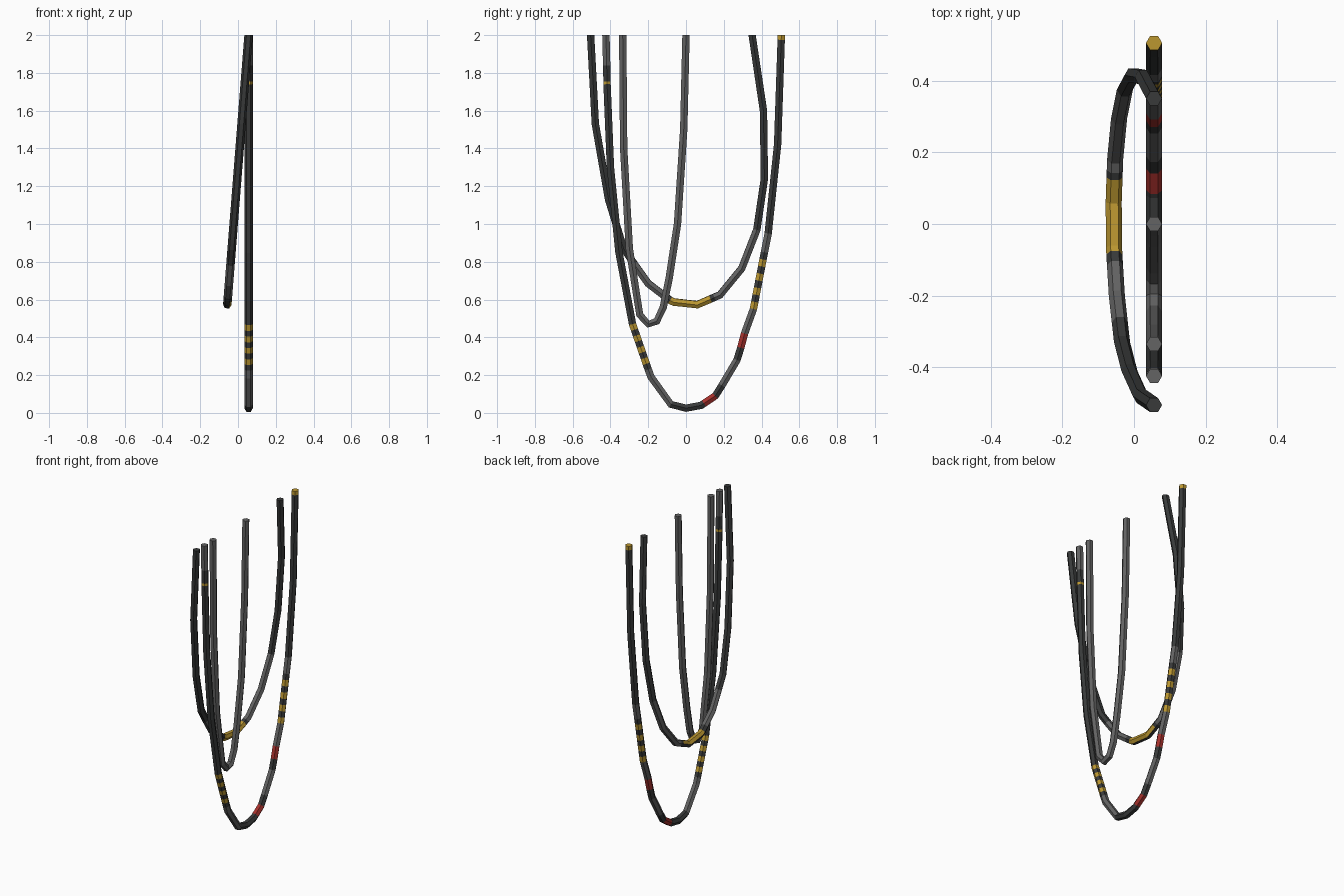
import bpy, bmesh, math
from mathutils import Vector

if "Cube" in bpy.data.objects:
    bpy.data.objects.remove(bpy.data.objects["Cube"])

R, SIDES, X0, TOP = 0.0225, 6, 0.056, 2.0


def mat(name, rgb):
    m = bpy.data.materials.new(name)
    m.diffuse_color = (*rgb, 1)
    m.use_nodes = True
    m.node_tree.nodes["Principled BSDF"].inputs["Base Color"].default_value = m.diffuse_color
    return m


MATS = [mat("dark_rubber", (0.04, 0.042, 0.042)), mat("worn_grey", (0.125, 0.125, 0.125)),
        mat("warning_yellow", (0.50, 0.31, 0.03)), mat("tape_red", (0.38, 0.03, 0.025))]
D, G, Y, RED, STRIPE = 0, 1, 2, 3, 4


def cable(name, path, slope=0.0, dark_underside=False):
    """Six-sided hanging tube. path: (y, z, colour of the stretch that follows)."""
    pts, cols = [], []
    for i, (y, z, c) in enumerate(path):
        n = 8 if c == STRIPE and i < len(path) - 1 else 1
        for k in range(n):
            yy, zz = y, z
            if n > 1:
                yy += (path[i + 1][0] - y) * k / n
                zz += (path[i + 1][1] - z) * k / n
            pts.append(Vector((X0 - (TOP - zz) * slope, yy, zz)))
            cols.append((Y if k % 2 == 0 else D) if c == STRIPE else c)
    normal = Vector((1, 0, -slope)).normalized()
    bm = bmesh.new()
    rings = []
    for i, p in enumerate(pts):
        a = pts[i] - pts[i - 1] if i else pts[1] - pts[0]
        b = pts[i + 1] - pts[i] if i < len(pts) - 1 else a
        t = (a.normalized() + b.normalized()).normalized()
        side = normal.cross(t).normalized()
        ring = []
        for s in range(SIDES):
            ang = 2 * math.pi * s / SIDES
            v = p + (normal * math.cos(ang) + side * math.sin(ang)) * R
            if i in (0, len(pts) - 1):
                v.z = TOP          # cut level at the ceiling
            ring.append(bm.verts.new(v))
        rings.append(ring)
    for i in range(len(rings) - 1):
        for s in range(SIDES):
            q = (s + 1) % SIDES
            f = bm.faces.new((rings[i][s], rings[i][q], rings[i + 1][q], rings[i + 1][s]))
            f.material_index = cols[i]
    for ring, c in ((rings[0], cols[0]), (rings[-1], cols[-2])):
        bm.faces.new(ring).material_index = c
    bmesh.ops.recalc_face_normals(bm, faces=bm.faces)
    bm.normal_update()
    if dark_underside:             # worn-off paint below
        for f in bm.faces:
            if f.material_index == Y and f.normal.x < 0.2 and f.normal.z < -0.2:
                f.material_index = D
    me = bpy.data.meshes.new(name)
    bm.to_mesh(me)
    bm.free()
    for m in MATS:
        me.materials.append(m)
    ob = bpy.data.objects.new(name, me)
    bpy.context.collection.objects.link(ob)
    return ob


# Longest cable with warning stripes and red tape
cable("long_cable", [
    (-0.424, 2, G), (-0.42, 1.84, D), (-0.418, 1.755, Y), (-0.418, 1.74, D), (-0.40, 1.3, D),
    (-0.355, 0.85, D), (-0.283, 0.47, STRIPE), (-0.20, 0.23, G), (-0.185, 0.19, G),
    (-0.08, 0.045, D), (0, 0.025, D), (0.08, 0.04, D), (0.095, 0.05, RED), (0.155, 0.09, D),
    (0.19, 0.145, G), (0.27, 0.28, D), (0.29, 0.345, RED), (0.31, 0.42, G), (0.357, 0.55, STRIPE),
    (0.415, 0.85, G), (0.435, 0.95, D), (0.485, 1.42, D), (0.504, 1.975, Y), (0.505, 2, Y)])

# Short narrow grey cable
cable("short_cable", [(y, z, G) for y, z in (
    (-0.335, 2), (-0.33, 1.4), (-0.30, 0.87), (-0.245, 0.52), (-0.20, 0.47), (-0.155, 0.485),
    (-0.12, 0.56), (-0.088, 0.72), (-0.045, 1.0), (-0.012, 1.5), (0, 2))])

# Wide cable hanging at a tilt
cable("tilted_cable", [
    (-0.505, 2, D), (-0.48, 1.53, D), (-0.41, 1.13, D), (-0.33, 0.87, D), (-0.275, 0.79, G),
    (-0.20, 0.685, G), (-0.115, 0.62, D), (-0.085, 0.597, Y), (-0.065, 0.587, Y),
    (0.06, 0.573, Y), (0.13, 0.603, D), (0.15, 0.612, G), (0.18, 0.625, G), (0.295, 0.765, G),
    (0.375, 0.97, D), (0.415, 1.24, D), (0.41, 1.6, D), (0.35, 2, D)],
    slope=0.079, dark_underside=True)
